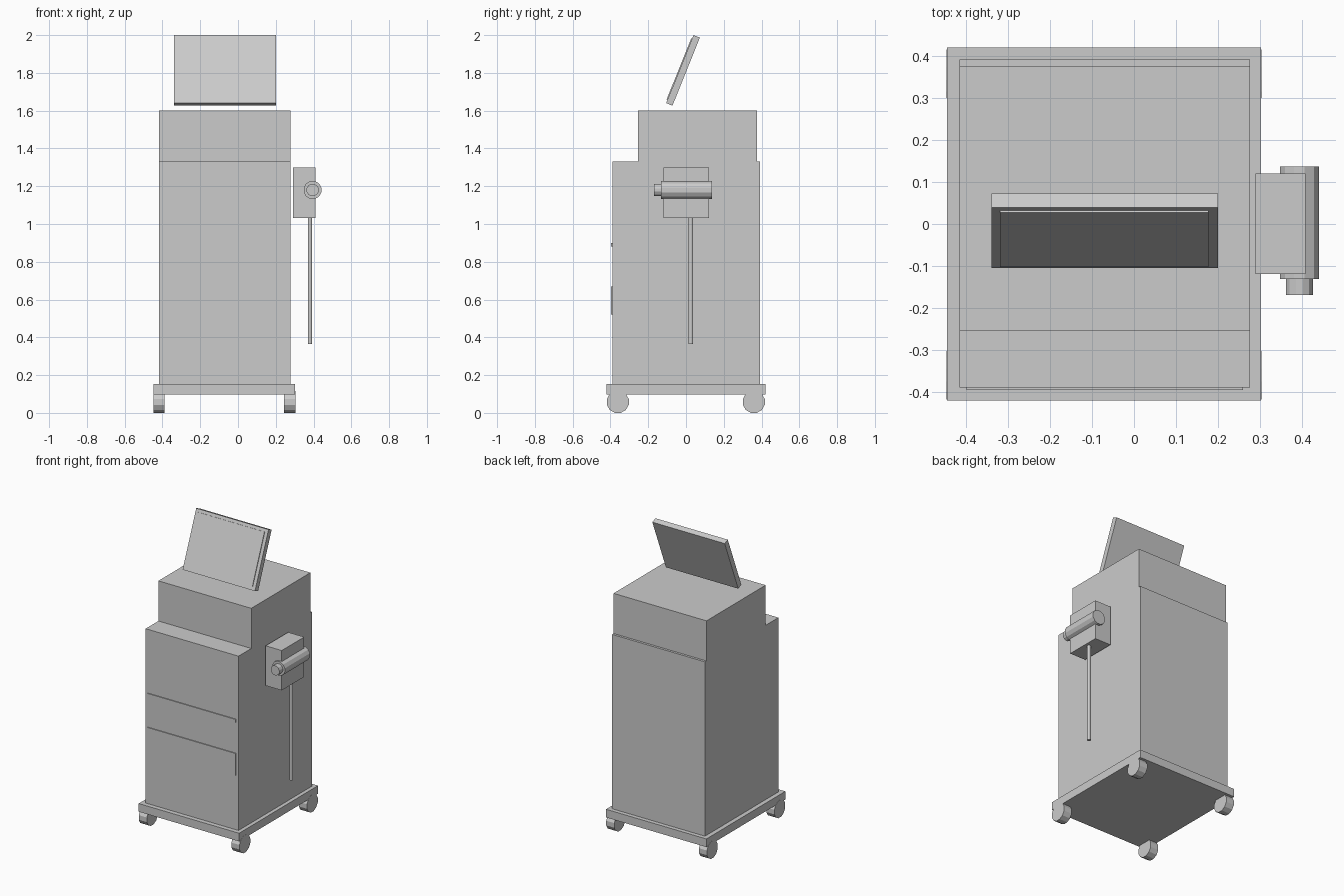
import bpy, bmesh, math
from mathutils import Matrix, Vector

if "Cube" in bpy.data.objects:
    bpy.data.objects.remove(bpy.data.objects["Cube"])

grey = bpy.data.materials.new("light_grey")
grey.diffuse_color = (0.6, 0.6, 0.6, 1)
grey.use_nodes = True
grey.node_tree.nodes["Principled BSDF"].inputs["Base Color"].default_value = grey.diffuse_color


def finish(name, bm):
    bmesh.ops.recalc_face_normals(bm, faces=bm.faces)
    mesh = bpy.data.meshes.new(name)
    bm.to_mesh(mesh)
    bm.free()
    mesh.materials.append(grey)
    ob = bpy.data.objects.new(name, mesh)
    bpy.context.collection.objects.link(ob)
    return ob


def box(name, x, y, z):
    bm = bmesh.new()
    spans = (x, y, z)
    centre = Vector([(a + b) / 2 for a, b in spans])
    size = [b - a for a, b in spans]
    bmesh.ops.create_cube(bm, size=1, matrix=Matrix.Translation(centre) @ Matrix.Diagonal((*size, 1)))
    return finish(name, bm)


def rod(name, centre, radius, length, axis, sides=12):
    """Low-poly cylinder with a flat facing each main direction."""
    turn = {"X": Matrix.Rotation(math.pi / 2, 4, "Y"),
            "Y": Matrix.Rotation(math.pi / 2, 4, "X"),
            "Z": Matrix.Identity(4)}[axis]
    bm = bmesh.new()
    bmesh.ops.create_cone(bm, cap_ends=True, segments=sides, radius1=radius, radius2=radius, depth=length,
                          matrix=Matrix.Translation(centre) @ turn @ Matrix.Rotation(math.pi / sides, 4, "Z"))
    return finish(name, bm)


def extrude_profile(name, points, x0, x1):
    """Side profile of (y, z) points, extruded along x."""
    bm = bmesh.new()
    face = bm.faces.new([bm.verts.new((x0, y, z)) for y, z in points])
    out = bmesh.ops.extrude_face_region(bm, geom=[face])
    bmesh.ops.translate(bm, vec=(x1 - x0, 0, 0),
                        verts=[v for v in out["geom"] if isinstance(v, bmesh.types.BMVert)])
    return finish(name, bm)


# Base plate and four caster wheels
box("base_plate", (-0.447, 0.303), (-0.421, 0.421), (0.098, 0.153))
for side, x in (("left", -0.418), ("right", 0.274)):
    for end, y in (("front", -0.361), ("back", 0.359)):
        rod(f"wheel_{end}_{side}", (x, y, 0.058), 0.06, 0.06, "X")

# Cabinet with stepped front, and the thin back panel
extrude_profile("cabinet", [(-0.39, 0.153), (0.377, 0.153), (0.377, 1.601), (-0.254, 1.601),
                            (-0.254, 1.33), (-0.39, 1.33)], -0.417, 0.277)
box("back_panel", (-0.417, 0.277), (0.377, 0.393), (0.153, 1.33))

# Thin front plates
box("drawer_plate", (-0.40, 0.26), (-0.396, -0.389), (0.52, 0.67))
box("slot_plate", (-0.40, 0.26), (-0.396, -0.389), (0.88, 0.90))

# Tilted monitor and its raised display
base = Vector((-0.105, 1.64))
up = Vector((0.145, 0.36)).normalized()
back = Vector((up.y, -up.x))


def slab(name, u0, u1, d0, d1, x0, x1):
    pts = [base + up * u + back * d for u, d in ((u0, d0), (u1, d0), (u1, d1), (u0, d1))]
    return extrude_profile(name, pts, x0, x1)


slab("monitor", 0, 0.388, 0, 0.036, -0.34, 0.20)
slab("display", 0.02, 0.368, -0.005, 0.002, -0.32, 0.178)

# Side unit: housing, roller, knob and hanging rod
box("side_housing", (0.29, 0.41), (-0.119, 0.121), (1.031, 1.30))
rod("roller", (0.395, 0.003, 1.18), 0.0485, 0.269, "Y")
rod("roller_knob", (0.395, -0.149, 1.18), 0.033, 0.04, "Y")
rod("hanging_rod", (0.381, 0.025, 0.70), 0.0115, 0.67, "Z")
